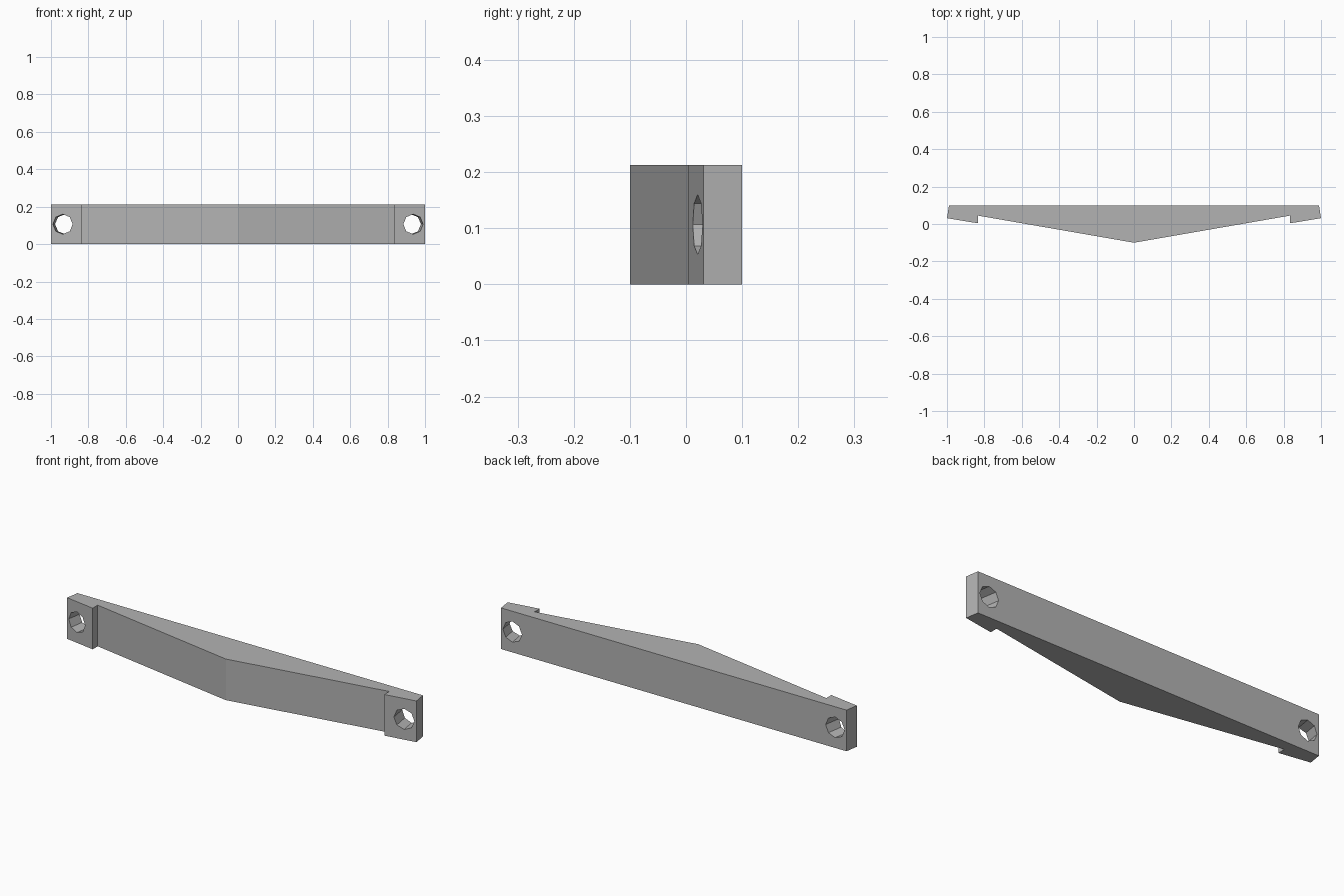
import bpy, bmesh, math
from mathutils import Matrix, Vector

cube = bpy.data.objects.get("Cube")
if cube:
    bpy.data.objects.remove(cube, do_unlink=True)

HEIGHT = 0.213
PAD_TILT = math.atan2(0.027, 0.165)

grey = bpy.data.materials.new("plain grey")
grey.use_nodes = True
COLOUR = (0.45, 0.45, 0.45, 1)
grey.diffuse_color = COLOUR
grey.node_tree.nodes["Principled BSDF"].inputs["Base Color"].default_value = COLOUR


def add_object(name, bm):
    bmesh.ops.recalc_face_normals(bm, faces=bm.faces)
    mesh = bpy.data.meshes.new(name)
    bm.to_mesh(mesh)
    bm.free()
    mesh.materials.append(grey)
    obj = bpy.data.objects.new(name, mesh)
    bpy.context.scene.collection.objects.link(obj)
    return obj


# Handle bar: half outline from the front peak to the back corner, mirrored
half = [(0.835, 0.045), (0.835, 0.004), (1.0, 0.031), (0.989, 0.1)]
outline = [(0, -0.1)] + half + [(-x, y) for x, y in reversed(half)]
bm = bmesh.new()
base = bm.faces.new([bm.verts.new((x, y, 0)) for x, y in outline])
grown = bmesh.ops.extrude_face_region(bm, geom=[base])
top = [v for v in grown["geom"] if isinstance(v, bmesh.types.BMVert)]
bmesh.ops.translate(bm, verts=top, vec=(0, 0, HEIGHT))
handle = add_object("handle_bar", bm)

# Eight-sided screw holes, square to the tilted mounting pads
cutters = []
for name, side in (("left_hole_cutter", 1), ("right_hole_cutter", -1)):
    bm = bmesh.new()
    bmesh.ops.create_cone(bm, cap_ends=True, segments=8, radius1=0.0535,
                          radius2=0.0535, depth=0.4)
    bm.transform(Matrix.Translation(Vector((side * 0.937, 0.02, HEIGHT / 2)))
                 @ Matrix.Rotation(side * PAD_TILT, 4, "Z")
                 @ Matrix.Rotation(math.pi / 2, 4, "X"))
    cutter = add_object(name, bm)
    cutter.hide_render = True
    cutters.append(cutter)
    mod = handle.modifiers.new("screw hole", "BOOLEAN")
    mod.operation = "DIFFERENCE"
    mod.solver = "EXACT"
    mod.object = cutter

# Bake the holes into the bar and drop the cutters
bpy.context.view_layer.update()
graph = bpy.context.evaluated_depsgraph_get()
drilled = bpy.data.meshes.new_from_object(handle.evaluated_get(graph))
handle.modifiers.clear()
handle.data = drilled
for cutter in cutters:
    bpy.data.objects.remove(cutter, do_unlink=True)
